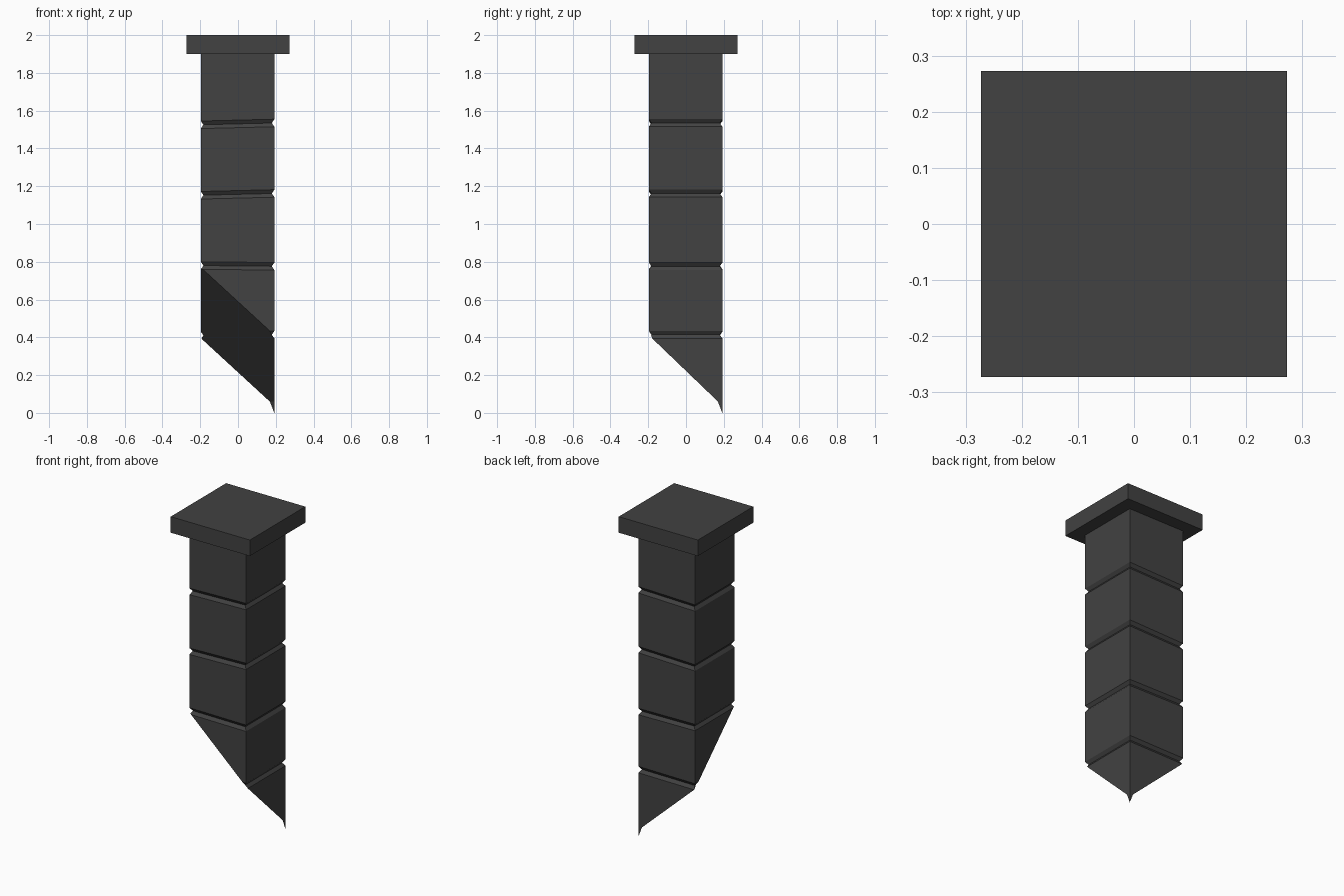
import bpy, bmesh
from mathutils import Vector

cube = bpy.data.objects.get("Cube")
if cube:
    bpy.data.objects.remove(cube, do_unlink=True)

# Single dark stone colour
stone = bpy.data.materials.new("dark stone")
stone.use_nodes = True
colour = (0.054, 0.054, 0.054, 1)
stone.diffuse_color = colour
bsdf = stone.node_tree.nodes["Principled BSDF"]
bsdf.inputs["Base Color"].default_value = colour
bsdf.inputs["Roughness"].default_value = 0.9


def finish(name, bm):
    bmesh.ops.recalc_face_normals(bm, faces=bm.faces)
    mesh = bpy.data.meshes.new(name)
    bm.to_mesh(mesh)
    bm.free()
    mesh.materials.append(stone)
    obj = bpy.data.objects.new(name, mesh)
    bpy.context.collection.objects.link(obj)
    return obj


def square_loft(bm, rings):
    """Join square rings given as (height, half width, tilt along x)."""
    loops = []
    for z, r, tilt in rings:
        corners = [(-r, -r), (r, -r), (r, r), (-r, r)]
        loops.append([bm.verts.new((x - 0.002, y - 0.002, z + tilt * x)) for x, y in corners])
    for a, b in zip(loops, loops[1:]):
        for i in range(4):
            j = (i + 1) % 4
            bm.faces.new((a[i], a[j], b[j], b[i]))
    bm.faces.new(loops[0])
    bm.faces.new(loops[-1])


# Shaft of stacked blocks separated by shallow V grooves
HALF = 0.195
rings = [(1.91, HALF, 0)]
for z, tilt in [(1.53, 0.025), (1.157, 0.025), (0.778, -0.01), (0.412, 0.01)]:
    rings += [(z + 0.02, HALF, tilt), (z, HALF - 0.014, tilt), (z - 0.02, HALF, tilt)]
rings.append((-0.2, HALF, 0))
bm = bmesh.new()
square_loft(bm, rings)

# Slanted break that leaves one corner longest
cut = bmesh.ops.bisect_plane(
    bm, geom=bm.verts[:] + bm.edges[:] + bm.faces[:],
    plane_co=Vector((0, 0, 0.4)), plane_no=Vector((0.92, 0.96, 1)), clear_inner=True)
edges = [e for e in cut["geom_cut"] if isinstance(e, bmesh.types.BMEdge)]
bmesh.ops.edgenet_fill(bm, edges=edges)
finish("shaft", bm)

# Small splinter below the longest corner
bm = bmesh.new()
base = [bm.verts.new(p) for p in [(0.193, 0.193, 0.07), (0.165, 0.193, 0.07), (0.193, 0.165, 0.07)]]
tip = bm.verts.new((0.192, 0.192, 0))
bm.faces.new(base)
for i in range(3):
    bm.faces.new((base[i], base[(i + 1) % 3], tip))
finish("corner_splinter", bm)

# Square slab on top
bm = bmesh.new()
bmesh.ops.create_cube(bm, size=1)
for v in bm.verts:
    v.co = (v.co.x * 0.546, v.co.y * 0.546, 1.95 + v.co.z * 0.1)
finish("top_slab", bm)
